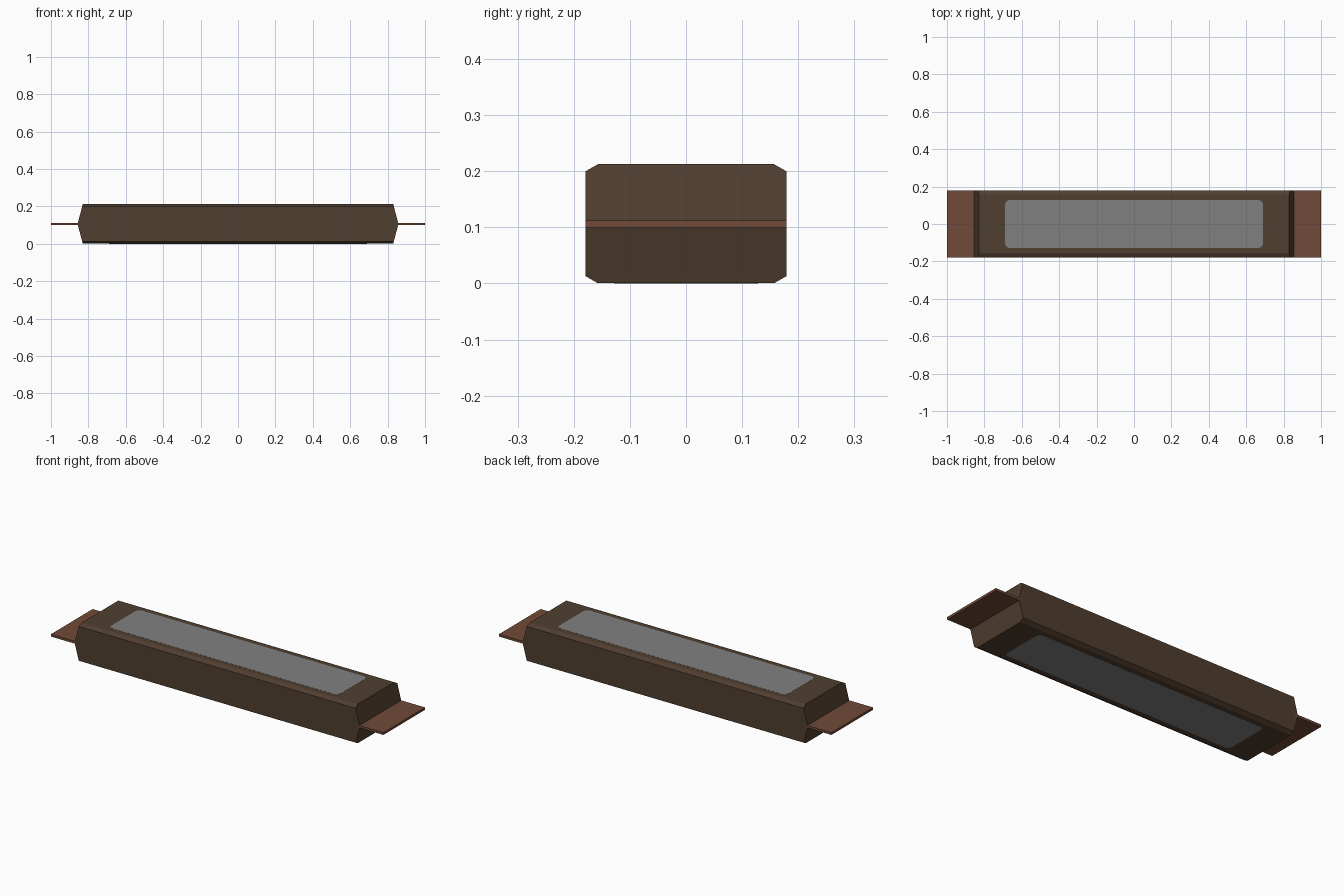
import bpy, bmesh, math

if "Cube" in bpy.data.objects:
    bpy.data.objects.remove(bpy.data.objects["Cube"])

def material(name, srgb):
    lin = [((c / 255 + 0.055) / 1.055) ** 2.4 for c in srgb]
    m = bpy.data.materials.new(name)
    m.diffuse_color = (*lin, 1)
    m.use_nodes = True
    m.node_tree.nodes["Principled BSDF"].inputs["Base Color"].default_value = m.diffuse_color
    return m

BROWN = material("dark brown casing", (80, 62, 47))
COPPER = material("copper brown", (112, 74, 56))
GREY = material("panel grey", (128, 128, 128))

def loft(name, rings, mat):
    """Stack closed rings of points, bridge them and cap both ends."""
    bm = bmesh.new()
    loops = [[bm.verts.new(p) for p in ring] for ring in rings]
    n = len(loops[0])
    for a, b in zip(loops, loops[1:]):
        for i in range(n):
            j = (i + 1) % n
            bm.faces.new((a[i], a[j], b[j], b[i]))
    bm.faces.new(loops[0][::-1])
    bm.faces.new(loops[-1])
    bmesh.ops.recalc_face_normals(bm, faces=bm.faces)
    me = bpy.data.meshes.new(name)
    bm.to_mesh(me)
    bm.free()
    me.materials.append(mat)
    ob = bpy.data.objects.new(name, me)
    bpy.context.collection.objects.link(ob)
    return ob

def rect(x0, x1, y, z):
    return [(x0, -y, z), (x1, -y, z), (x1, y, z), (x0, y, z)]

def rounded(x, y, r, z, steps=4):
    pts = []
    for q, (sx, sy) in enumerate([(1, 1), (-1, 1), (-1, -1), (1, -1)]):
        for i in range(steps + 1):
            a = math.pi / 2 * (q + i / steps)
            pts.append((sx * (x - r) + r * math.cos(a),
                        sy * (y - r) + r * math.sin(a), z))
    return pts

# Casing: tapered ends, long edges chamfered
T = 0.0005  # panel thickness
levels = [(T, .83, .157), (.013, .833, .179), (.099, .856, .179),
          (.113, .856, .179), (.2, .833, .179), (.2125, .83, .157)]
loft("casing", [rect(-x, x, y, z) for z, x, y in levels], BROWN)

# Flat end tabs
for side, s in (("left", -1), ("right", 1)):
    x0, x1 = sorted((s * .84, s * 1.0))
    loft(side + "_tab", [rect(x0, x1, .179, z) for z in (.0995, .1125)], COPPER)

# Grey rounded panels on top and underside
for name, z in (("top_panel", .2125), ("bottom_panel", 0)):
    loft(name, [rounded(.69, .128, .025, z + dz) for dz in (0, T)], GREY)
